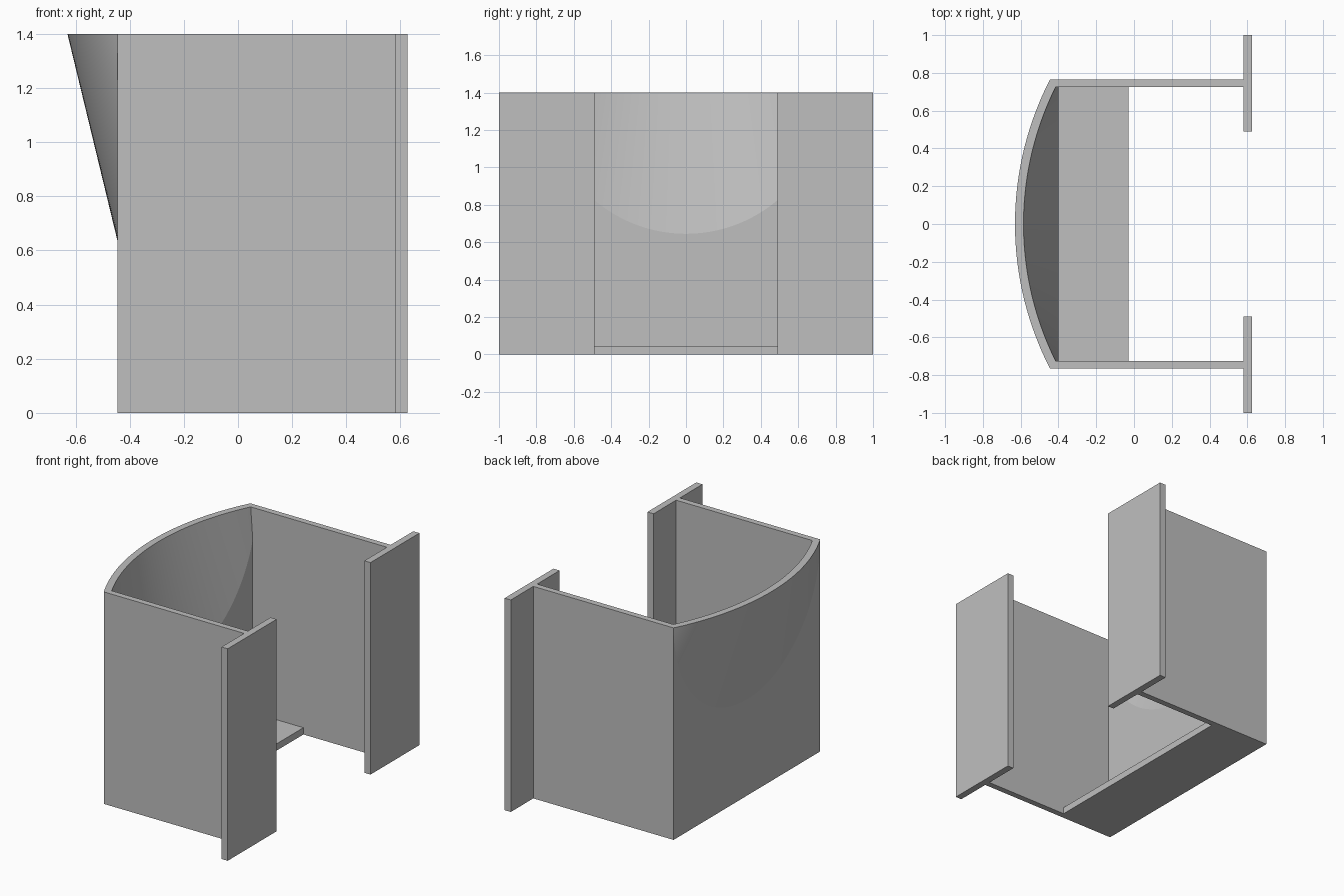
import bpy
import bmesh
from math import sin, cos, asin, sqrt, pi

old = bpy.data.objects.get("Cube")
if old:
    bpy.data.objects.remove(old, do_unlink=True)

HEIGHT = 1.4
THICK = 0.045
HALF = 0.765            # half width over the side walls
FACE_X = -0.445         # outer plane of the flat front panel
SAGITTA = 0.185         # how far the top rim bulges out
RADIUS = (HALF ** 2 + SAGITTA ** 2) / (2 * SAGITTA)
CENTRE_X = FACE_X - SAGITTA + RADIUS
SEGMENTS = 48

grey = bpy.data.materials.new("plain grey")
grey.use_nodes = True
colour = (0.52, 0.52, 0.52, 1)
grey.diffuse_color = colour
grey.node_tree.nodes["Principled BSDF"].inputs["Base Color"].default_value = colour


def finish(name, bm):
    bmesh.ops.remove_doubles(bm, verts=bm.verts, dist=0.0001)
    bmesh.ops.recalc_face_normals(bm, faces=bm.faces)
    mesh = bpy.data.meshes.new(name)
    bm.to_mesh(mesh)
    bm.free()
    mesh.materials.append(grey)
    obj = bpy.data.objects.new(name, mesh)
    bpy.context.collection.objects.link(obj)
    return obj


def prism(name, outline, height):
    """Extrude a plan outline up from the ground."""
    bm = bmesh.new()
    face = bm.faces.new([bm.verts.new((x, y, 0)) for x, y in outline])
    made = bmesh.ops.extrude_face_region(bm, geom=[face])["geom"]
    tops = [v for v in made if isinstance(v, bmesh.types.BMVert)]
    bmesh.ops.translate(bm, verts=tops, vec=(0, 0, height))
    return finish(name, bm)


def skin(t, inset, half, circle):
    """Bottom, crease and rim points of one skin, with t from -1 to 1."""
    arc = RADIUS - inset
    a = t * asin(half / arc)
    rim = (CENTRE_X - arc * cos(a), arc * sin(a), HEIGHT)
    b = t * asin(min(1, half / circle))
    y = circle * sin(b)
    x = FACE_X + inset
    return [(x, y, 0), (x, y, HEIGHT - circle * cos(b)), rim]


# Front panel: flat below, flaring out to a curved rim above a round crease
bm = bmesh.new()
columns = []
for i in range(SEGMENTS + 1):
    t = 2 * i / SEGMENTS - 1
    outer = skin(t, 0, HALF, HALF)
    inner = skin(t, THICK, HALF - 0.04, HALF - 0.01)
    columns.append([bm.verts.new(p) for p in outer + inner[::-1]])
for a, b in zip(columns, columns[1:]):
    for k in range(len(a)):
        n = (k + 1) % len(a)
        bm.faces.new((a[k], a[n], b[n], b[k]))
front = finish("flared_panel", bm)
bpy.ops.object.select_all(action="DESELECT")
front.select_set(True)
bpy.context.view_layer.objects.active = front
bpy.ops.object.shade_smooth_by_angle(angle=pi / 18)

# Side walls and their end flanges
WALL_END, FLANGE_END = 0.58, 0.625
for side, s in (("left", 1), ("right", -1)):
    inside = HALF - 0.04
    prism(side + "_wall", [(FACE_X, s * HALF), (WALL_END, s * HALF),
                           (WALL_END, s * inside), (FACE_X + 0.03, s * inside)], HEIGHT)
    prism(side + "_flange", [(WALL_END, s * 0.49), (FLANGE_END, s * 0.49),
                             (FLANGE_END, s), (WALL_END, s)], HEIGHT)

# Floor strip behind the panel
edge = HALF - 0.04
prism("floor", [(FACE_X + THICK, -edge), (-0.03, -edge),
                (-0.03, edge), (FACE_X + THICK, edge)], THICK)
